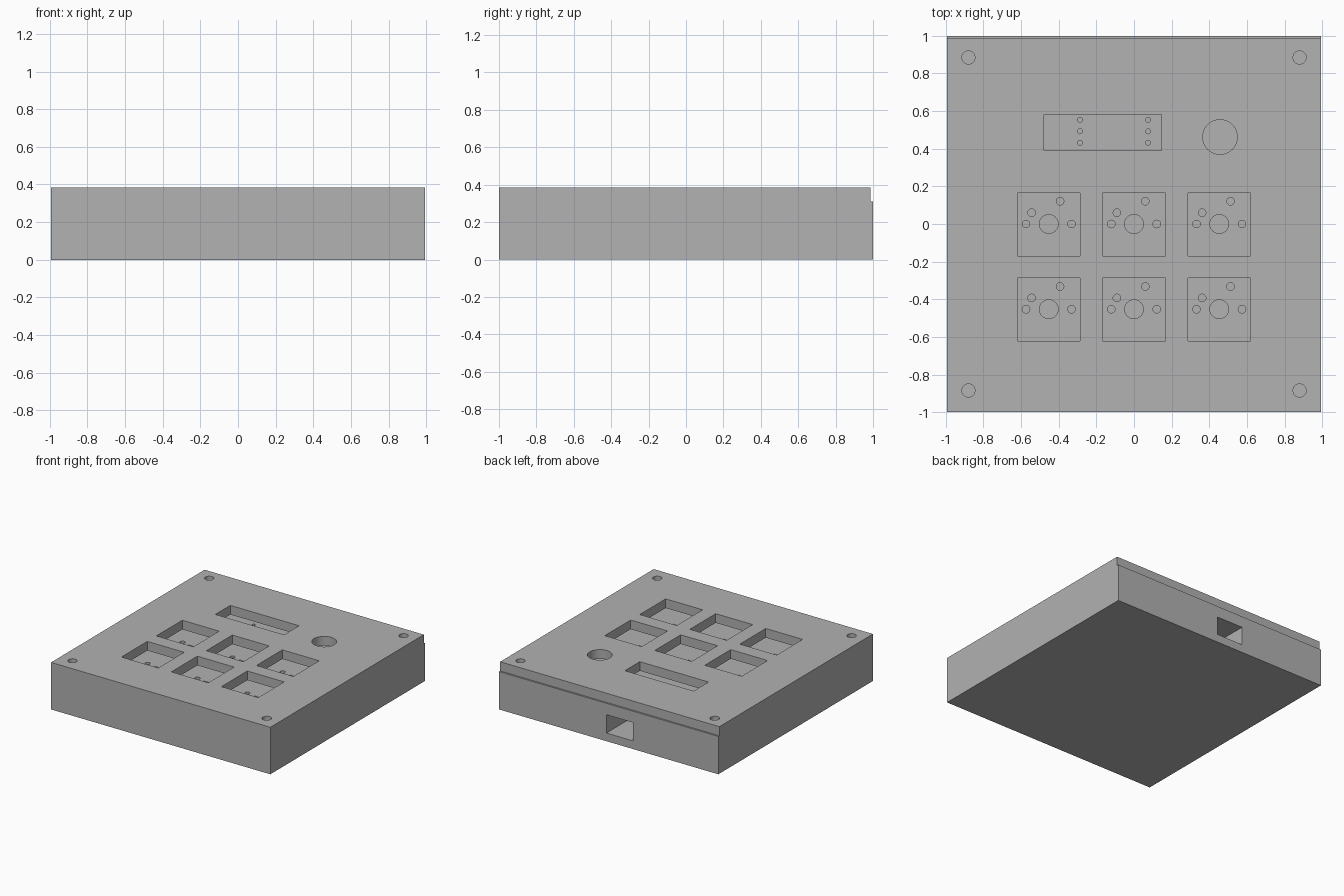
import bpy, bmesh
from mathutils import Matrix, Vector

cube = bpy.data.objects.get("Cube")
if cube:
    bpy.data.objects.remove(cube, do_unlink=True)

grey = bpy.data.materials.new("plain_grey")
grey.use_nodes = True
COLOUR = (0.445, 0.445, 0.445, 1)
grey.diffuse_color = COLOUR
grey.node_tree.nodes["Principled BSDF"].inputs["Base Color"].default_value = COLOUR


def add_box(bm, x0, x1, y0, y1, z0, z1):
    size = Matrix.Diagonal((x1 - x0, y1 - y0, z1 - z0, 1))
    mid = Vector((x0 + x1, y0 + y1, z0 + z1)) / 2
    bmesh.ops.create_cube(bm, size=1, matrix=Matrix.Translation(mid) @ size)


def add_hole(bm, x, y, r, z0, z1):
    bmesh.ops.create_cone(bm, cap_ends=True, segments=32, radius1=r, radius2=r,
                          depth=z1 - z0,
                          matrix=Matrix.Translation((x, y, (z0 + z1) / 2)))


def make_object(name, bm):
    mesh = bpy.data.meshes.new(name)
    bm.to_mesh(mesh)
    bm.free()
    mesh.materials.append(grey)
    obj = bpy.data.objects.new(name, mesh)
    bpy.context.collection.objects.link(obj)
    return obj


def cut_block(name, box, cutter_bm):
    """Make a box and carve all the cutter shapes out of it."""
    bm = bmesh.new()
    add_box(bm, *box)
    block = make_object(name, bm)
    cutter = make_object(name + "_cutter", cutter_bm)
    cutter.hide_render = True
    mod = block.modifiers.new("cut", "BOOLEAN")
    mod.operation, mod.solver, mod.object = "DIFFERENCE", "EXACT", cutter
    graph = bpy.context.evaluated_depsgraph_get()
    mesh = bpy.data.meshes.new_from_object(block.evaluated_get(graph))
    block.modifiers.clear()
    block.data = mesh
    bpy.data.objects.remove(cutter, do_unlink=True)
    bpy.context.view_layer.objects.active = block
    bpy.ops.object.select_all(action="DESELECT")
    block.select_set(True)
    bpy.ops.object.shade_smooth_by_angle()
    return block


W = 0.993            # half width
SEAM, TOP = 0.31, 0.385
BOARD_LOW, BOARD_TOP = 0.228, 0.265
PITCH = 0.453
KEYS = [(c * PITCH, r * PITCH) for r in (-1, 0) for c in (-1, 0, 1)]
SCREWS = [(sx * 0.88, sy * 0.885) for sx in (-1, 1) for sy in (-1, 1)]

# Case base: board recess, port tunnel in the back, screw holes
cuts = bmesh.new()
add_box(cuts, -0.8, 0.8, -0.8, 0.83, 0.227, 0.5)
add_box(cuts, -0.22, 0.02, 0.36, 1.2, 0.067, 0.217)
for x, y in SCREWS:
    add_hole(cuts, x, y, 0.035, 0.06, 0.5)
cut_block("case_base", (-W, W, -1, 1, 0, SEAM), cuts)

# Cover plate: key openings, display window, knob hole, screw holes
cuts = bmesh.new()
for x, y in KEYS:
    add_box(cuts, x - 0.167, x + 0.167, y - 0.17, y + 0.165, 0.2, 0.5)
add_box(cuts, -0.478, 0.145, 0.39, 0.583, 0.2, 0.5)
add_hole(cuts, 0.457, 0.462, 0.092, 0.2, 0.5)
for x, y in SCREWS:
    add_hole(cuts, x, y, 0.035, 0.2, 0.5)
cut_block("cover_plate", (-W, W, -1, 0.986, SEAM, TOP), cuts)

# Circuit board: switch sockets and two rows of controller pin holes
cuts = bmesh.new()
for x, y in KEYS:
    add_hole(cuts, x, y, 0.05, 0.1, 0.4)
    for dx, dy in ((-0.121, 0), (0.121, 0), (-0.091, 0.06), (0.06, 0.121)):
        add_hole(cuts, x + dx, y + dy, 0.02, 0.1, 0.4)
for x in (-0.287, 0.075):
    for row in range(7):
        add_hole(cuts, x, 0.432 + row * 0.0605, 0.013, 0.1, 0.4)
cut_block("circuit_board", (-0.78, 0.78, -0.78, 0.82, BOARD_LOW, BOARD_TOP), cuts)
